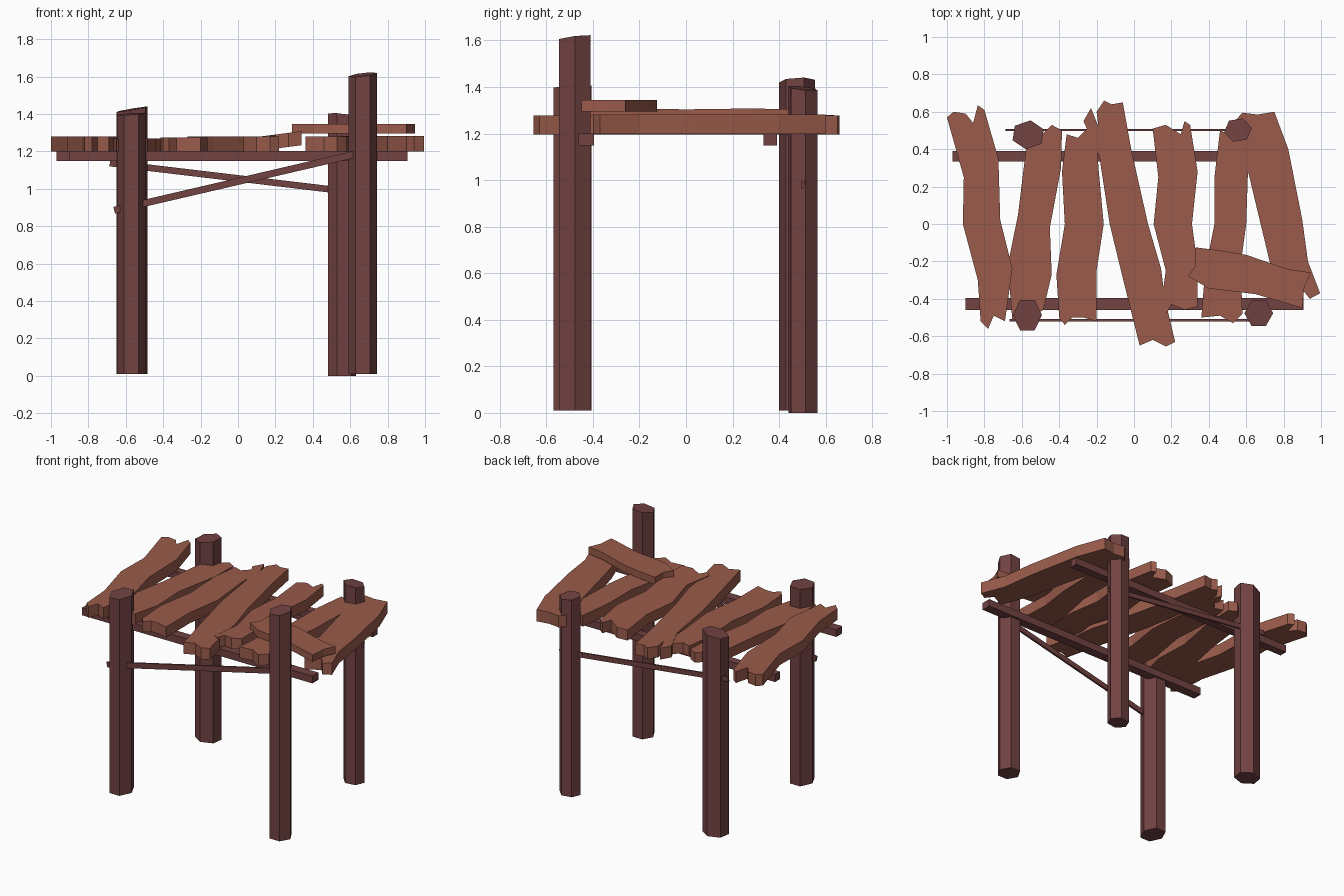
import bpy, bmesh, math
from mathutils import Vector


def material(name, rgb):
    m = bpy.data.materials.new(name)
    m.diffuse_color = (*rgb, 1)
    return m


PLANK = material("plank_wood", (0.32, 0.105, 0.07))
POST = material("post_wood", (0.17, 0.055, 0.055))


def prism(name, outline, bottom, top, mat):
    """Solid between two height functions over a flat outline."""
    bm = bmesh.new()
    lo = [bm.verts.new((x, y, bottom(x, y))) for x, y in outline]
    hi = [bm.verts.new((x, y, top(x, y))) for x, y in outline]
    bm.faces.new(lo)
    bm.faces.new(hi)
    n = len(outline)
    for i in range(n):
        j = (i + 1) % n
        bm.faces.new((lo[i], lo[j], hi[j], hi[i]))
    bmesh.ops.triangulate(bm, faces=[f for f in bm.faces if len(f.verts) > 6])
    bmesh.ops.recalc_face_normals(bm, faces=bm.faces)
    me = bpy.data.meshes.new(name)
    bm.to_mesh(me)
    bm.free()
    me.materials.append(mat)
    ob = bpy.data.objects.new(name, me)
    bpy.context.collection.objects.link(ob)
    return ob


def post(name, cx, cy, rx, ry, turn, z0, z1, sx, sy):
    ring = [(cx + rx * math.cos(math.radians(60 * i + turn)),
             cy + ry * math.sin(math.radians(60 * i + turn))) for i in range(6)]
    prism(name, ring, lambda x, y: z0,
          lambda x, y: z1 + sx * (x - cx) + sy * (y - cy), POST)


def bar(name, a, b, depth, height):
    a, b = Vector(a), Vector(b)
    d = b - a
    bpy.ops.mesh.primitive_cube_add(size=1, location=(a + b) / 2)
    ob = bpy.context.object
    ob.name = name
    ob.scale = (d.length, depth, height)
    ob.rotation_euler = (0, -math.atan2(d.z, d.x), 0)
    ob.data.materials.append(POST)


def plank(name, left, far, right, near, z=1.2, thick=0.075, sx=0.0):
    """Outline runs up the left edge, over the ragged far end and back."""
    pts = left + far + right + near
    cx = sum(p[0] for p in pts) / len(pts)
    prism(name, pts, lambda x, y: z + sx * (x - cx),
          lambda x, y: z + thick + sx * (x - cx), PLANK)


# Hexagonal posts with slanted tops
post("front_left_post", -0.57, -0.487, 0.078, 0.094, 0, 0.01, 1.40, 0.06, 0.05)
post("front_right_post", 0.667, -0.477, 0.077, 0.078, 0, 0.01, 1.61, 0.12, 0.12)
post("back_left_post", -0.566, 0.477, 0.09, 0.078, 22, 0.01, 1.425, 0.17, 0.05)
post("back_right_post", 0.556, 0.502, 0.075, 0.066, 10, 0.0, 1.395, -0.1, -0.1)

# Bearing beams under the deck
bar("front_beam", (-0.9, -0.428, 1.175), (0.905, -0.428, 1.175), 0.066, 0.052)
bar("back_beam", (-0.97, 0.362, 1.175), (0.82, 0.362, 1.175), 0.056, 0.052)

# Thin diagonal braces
bar("front_brace", (-0.662, -0.514, 0.885), (0.65, -0.514, 1.19), 0.014, 0.037)
bar("back_brace", (-0.685, 0.503, 1.137), (0.635, 0.503, 0.98), 0.012, 0.035)

# Warped deck planks, left to right
plank("deck_plank_1",
      [(-0.82, -0.52), (-0.835, -0.3), (-0.915, 0), (-0.91, 0.25)],
      [(-1, 0.57), (-0.965, 0.6), (-0.9, 0.59), (-0.86, 0.54), (-0.835, 0.635)],
      [(-0.8, 0.61), (-0.725, 0.35), (-0.715, 0.02), (-0.65, -0.24)],
      [(-0.69, -0.52), (-0.75, -0.49), (-0.78, -0.56)], thick=0.08)
plank("deck_plank_2",
      [(-0.65, -0.52), (-0.675, -0.22), (-0.62, 0.05), (-0.58, 0.38)],
      [(-0.56, 0.5), (-0.5, 0.47), (-0.44, 0.53)],
      [(-0.385, 0.5), (-0.39, 0.3), (-0.45, -0.02), (-0.44, -0.27)],
      [(-0.485, -0.46), (-0.54, -0.49), (-0.6, -0.47)], z=1.198, thick=0.07)
plank("deck_plank_3",
      [(-0.4, -0.5), (-0.415, -0.27), (-0.37, 0), (-0.385, 0.28)],
      [(-0.36, 0.48), (-0.3, 0.46), (-0.24, 0.52)],
      [(-0.2, 0.48), (-0.19, 0.3), (-0.162, 0), (-0.2, -0.25)],
      [(-0.2, -0.52), (-0.27, -0.5), (-0.33, -0.5), (-0.37, -0.54)], thick=0.075)
plank("deck_plank_4",
      [(0.03, -0.65), (-0.05, -0.33), (-0.13, 0), (-0.185, 0.36)],
      [(-0.27, 0.55), (-0.23, 0.62), (-0.19, 0.52), (-0.2, 0.6), (-0.16, 0.66),
       (-0.12, 0.64), (-0.06, 0.65)],
      [(-0.015, 0.4), (0.075, 0), (0.145, -0.24), (0.165, -0.4)],
      [(0.22, -0.63), (0.17, -0.655), (0.1, -0.62)], z=1.197, thick=0.081)
plank("deck_plank_5",
      [(0.14, -0.46), (0.17, -0.25), (0.105, 0), (0.13, 0.25)],
      [(0.1, 0.51), (0.17, 0.53), (0.25, 0.48), (0.27, 0.55)],
      [(0.3, 0.53), (0.34, 0.28), (0.31, 0), (0.34, -0.22)],
      [(0.34, -0.44), (0.27, -0.46), (0.2, -0.43), (0.175, -0.48)],
      z=1.218, thick=0.075, sx=0.13)
plank("deck_plank_6",
      [(0.36, -0.5), (0.38, -0.25), (0.43, 0), (0.43, 0.25)],
      [(0.46, 0.5), (0.53, 0.47), (0.58, 0.53)],
      [(0.625, 0.5), (0.61, 0.3), (0.6, 0), (0.57, -0.22)],
      [(0.58, -0.48), (0.53, -0.53), (0.46, -0.49)], thick=0.078)
plank("deck_plank_7",
      [(0.8, -0.4), (0.725, -0.2), (0.61, 0.28)],
      [(0.52, 0.53), (0.58, 0.595), (0.66, 0.585), (0.75, 0.6)],
      [(0.825, 0.4), (0.9, 0.02), (0.93, -0.2)],
      [(0.995, -0.37), (0.94, -0.4), (0.9, -0.35)], z=1.199, thick=0.082)

# Loose plank lying across the right side
plank("loose_plank",
      [(0.29, -0.28), (0.33, -0.22), (0.33, -0.125)], [(0.45, -0.14), (0.6, -0.165)],
      [(0.82, -0.24), (0.945, -0.26), (0.91, -0.34)],
      [(0.9, -0.45), (0.65, -0.375), (0.4, -0.345)], z=1.295, thick=0.05)
